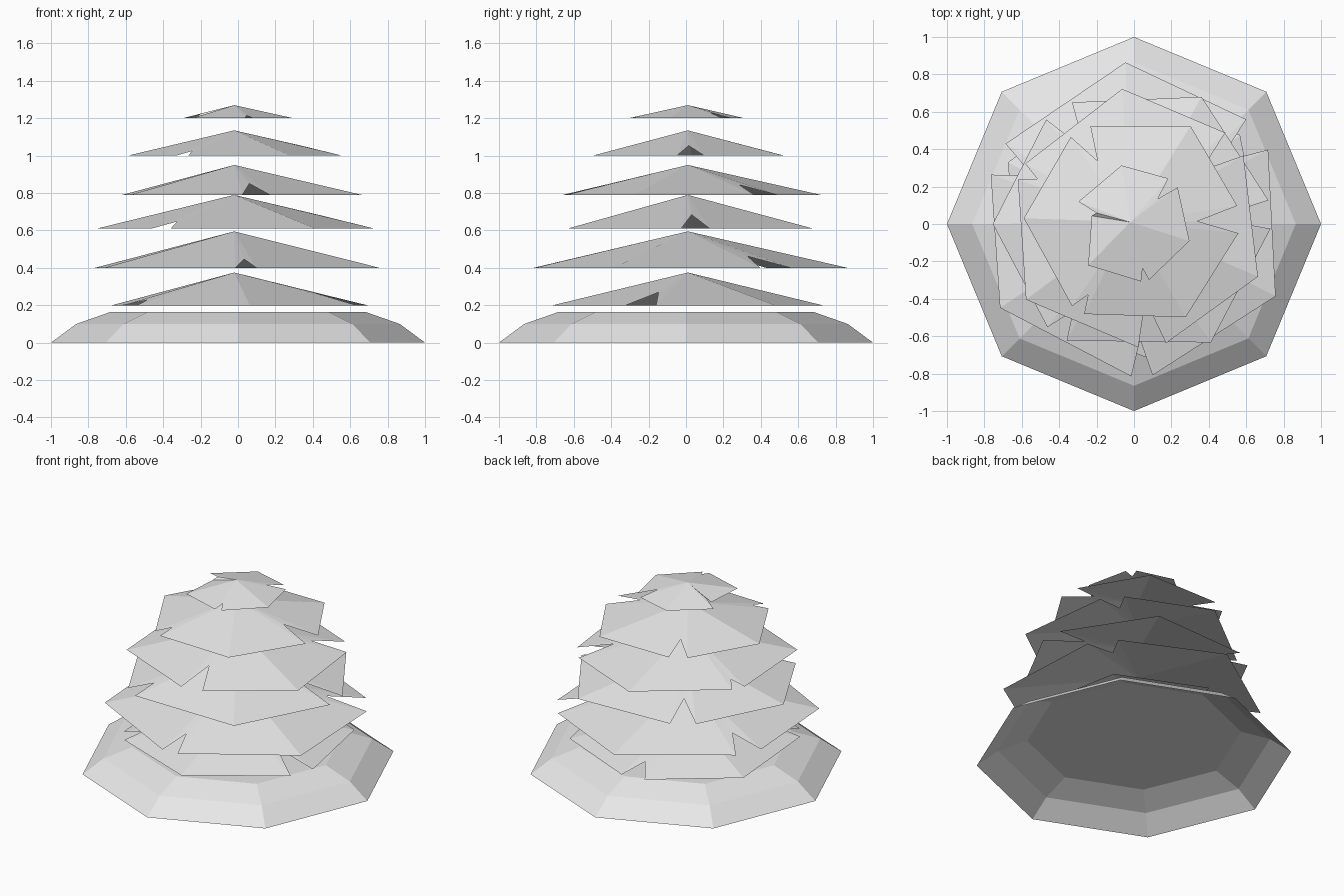
import bpy
import bmesh
from math import cos, sin, radians, hypot

cube = bpy.data.objects.get("Cube")
if cube:
    bpy.data.objects.remove(cube, do_unlink=True)

# One plain grey for the whole model
grey = bpy.data.materials.new("light_grey")
grey.use_nodes = True
grey.diffuse_color = (0.8, 0.8, 0.8, 1)
grey.node_tree.nodes["Principled BSDF"].inputs["Base Color"].default_value = (0.8, 0.8, 0.8, 1)


def polar(angle, radius, z):
    return (radius * cos(radians(angle)), radius * sin(radians(angle)), z)


def finish(bm, name):
    """Turn a bmesh into a named, flat-shaded grey object."""
    mesh = bpy.data.meshes.new(name)
    bm.to_mesh(mesh)
    bm.free()
    mesh.materials.append(grey)
    obj = bpy.data.objects.new(name, mesh)
    bpy.context.collection.objects.link(obj)
    return obj


def build_mound(name, rings, sides=8):
    """Open-bottomed faceted mound made from stacked (radius, height) rings."""
    bm = bmesh.new()
    loops = [[bm.verts.new(polar(360 * i / sides, radius, z)) for i in range(sides)]
             for radius, z in rings]
    for low, high in zip(loops, loops[1:]):
        for i in range(sides):
            j = (i + 1) % sides
            bm.faces.new((low[i], low[j], high[j], high[i]))
    bm.faces.new(loops[-1])
    return finish(bm, name)


def build_tier(name, bottom, top, tips, splits):
    """Thin cone-like skirt: pointed tips alternate with V-shaped splits.
    tips: (angle, radius); splits: (start, end, radius, notch radius, end radius if different)."""
    peak_x, peak_y = -0.02, 0.01
    runs = [(angle, [polar(angle, radius, bottom)]) for angle, radius in tips]
    for start, end, radius, notch, *end_radius in splits:
        notch_z = top - (top - bottom) * notch / radius
        runs.append((start, [
            polar(start, radius, bottom),
            polar((start + end) / 2, notch, notch_z),
            polar(end, end_radius[0] if end_radius else radius, bottom)]))
    outline = [point for _, run in sorted(runs) for point in run]

    bm = bmesh.new()
    peak = bm.verts.new((peak_x, peak_y, top))
    rim = [bm.verts.new(point) for point in outline]
    for a, b in zip(rim, rim[1:] + rim[:1]):
        bm.faces.new((peak, a, b))
    return finish(bm, name)


# Broad octagonal mound at the foot
build_mound("base_mound", [(1, 0), (0.865, 0.1), (0.68, 0.165)])

# Six ragged tiers, lowest first
build_tier("tier_lowest", 0.2, 0.375,
           tips=[(40, 0.74), (154, 0.75), (275, 0.715)],
           splits=[(-27, -13, 0.71, 0.43), (91, 104, 0.73, 0.56), (212, 222, 0.725, 0.61)])
build_tier("tier_second", 0.4, 0.595,
           tips=[(93, 0.865), (-27, 0.85), (212, 0.845)],
           splits=[(29, 43, 0.82, 0.56), (148, 161, 0.81, 0.6), (269, 277, 0.815, 0.62)])
build_tier("tier_third", 0.61, 0.79,
           tips=[(62, 0.77), (180, 0.755), (-57, 0.755)],
           splits=[(-2, 10, 0.73, 0.43), (117, 130, 0.73, 0.48), (230, 240, 0.72, 0.57)])
build_tier("tier_fourth", 0.79, 0.95,
           tips=[(95, 0.725), (-23, 0.72), (215, 0.705)],
           splits=[(32, 45, 0.69, 0.46), (151, 159, 0.665, 0.57), (272, 285, 0.66, 0.41)])
build_tier("tier_fifth", 1.0, 1.135,
           tips=[(60, 0.605), (177, 0.59), (-61, 0.57)],
           splits=[(-5, 10, 0.56, 0.34), (114, 126, 0.575, 0.39), (233, 241, 0.55, 0.45)])
build_tier("tier_top", 1.2, 1.27,
           tips=[(102, 0.32), (-17, 0.31), (222, 0.33)],
           splits=[(40, 53, 0.305, 0.185), (158, 169, 0.32, 0.21, 0.23), (277, 285, 0.31, 0.24)])
